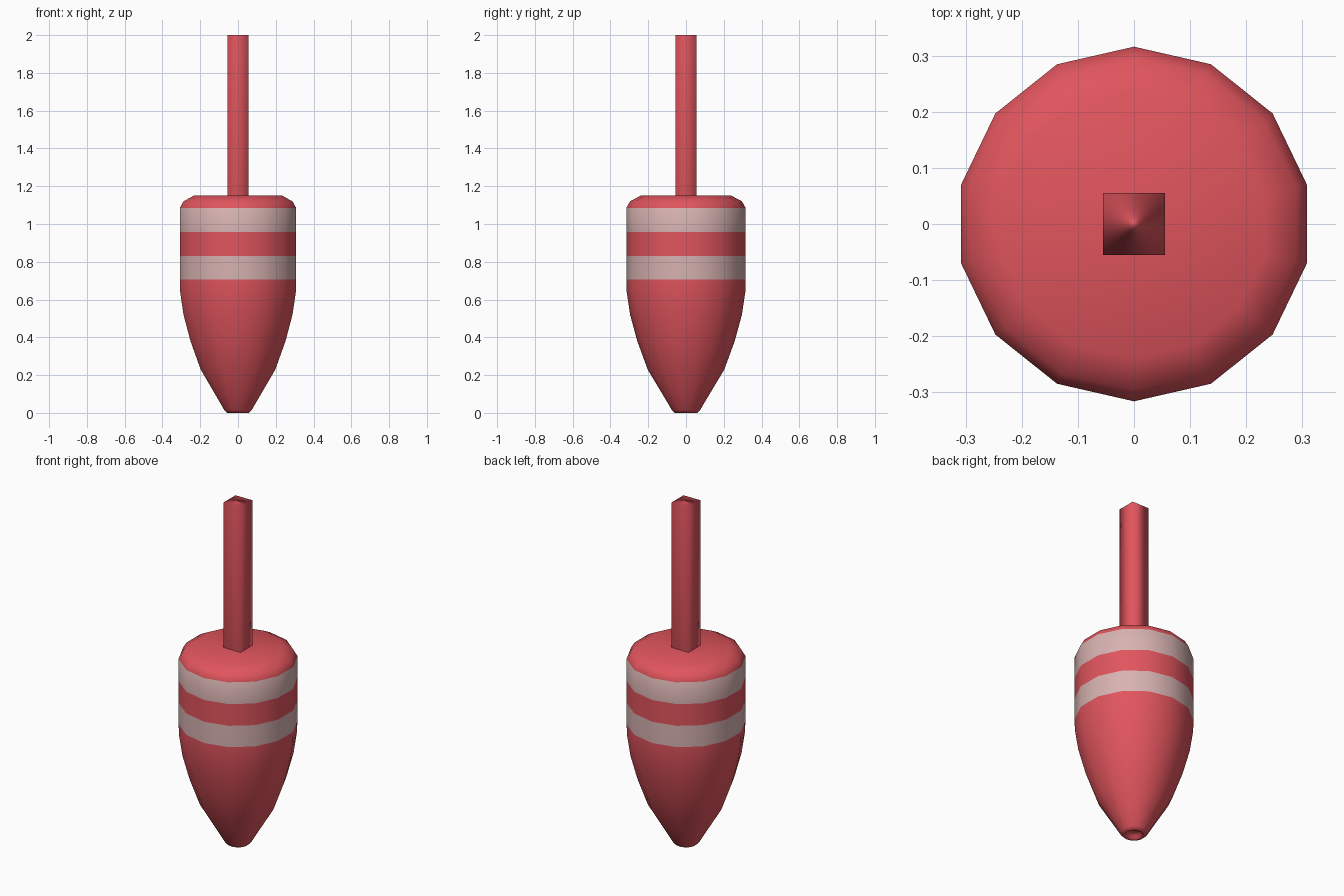
import bpy, bmesh, math

if "Cube" in bpy.data.objects:
    bpy.data.objects.remove(bpy.data.objects["Cube"])

SIDES = 14


def material(name, rgb):
    m = bpy.data.materials.new(name)
    m.diffuse_color = (*rgb, 1)
    m.use_nodes = True
    m.node_tree.nodes["Principled BSDF"].inputs["Base Color"].default_value = m.diffuse_color
    return m


red = material("red", (0.75, 0.09, 0.11))
pale = material("pale", (0.68, 0.45, 0.44))


def add_object(name, bm, mats):
    bmesh.ops.recalc_face_normals(bm, faces=bm.faces)
    for f in bm.faces:
        f.smooth = True
    mesh = bpy.data.meshes.new(name)
    bm.to_mesh(mesh)
    bm.free()
    for m in mats:
        mesh.materials.append(m)
    ob = bpy.data.objects.new(name, mesh)
    bpy.context.collection.objects.link(ob)
    return ob


# Float body: lathe profile (radius, z) from the recessed tip to the shoulder
profile = [(0.04, 0.02), (0.045, 0.003), (0.06, 0.0), (0.074, 0.014),
           (0.125, 0.1), (0.203, 0.23), (0.258, 0.38), (0.296, 0.52),
           (0.314, 0.64), (0.316, 0.705), (0.316, 0.83), (0.316, 0.957),
           (0.316, 1.085), (0.296, 1.12), (0.24, 1.15)]
bands = {9, 11}  # profile segments painted pale

bm = bmesh.new()
rings = []
for r, z in profile:
    angles = [math.pi / 2 + 2 * math.pi * i / SIDES for i in range(SIDES)]
    rings.append([bm.verts.new((r * math.cos(a), r * math.sin(a), z)) for a in angles])
for k, (low, high) in enumerate(zip(rings, rings[1:])):
    for i in range(SIDES):
        j = (i + 1) % SIDES
        f = bm.faces.new((low[i], low[j], high[j], high[i]))
        f.material_index = 1 if k in bands else 0
bm.faces.new(rings[0][::-1])
bm.faces.new(rings[-1])
add_object("float_body", bm, [red, pale])

# Square stem, softly shaded
bm = bmesh.new()
bmesh.ops.create_cube(bm, size=1)
stem = add_object("stem", bm, [red])
stem.scale = (0.11, 0.11, 0.86)
stem.location.z = 1.57
